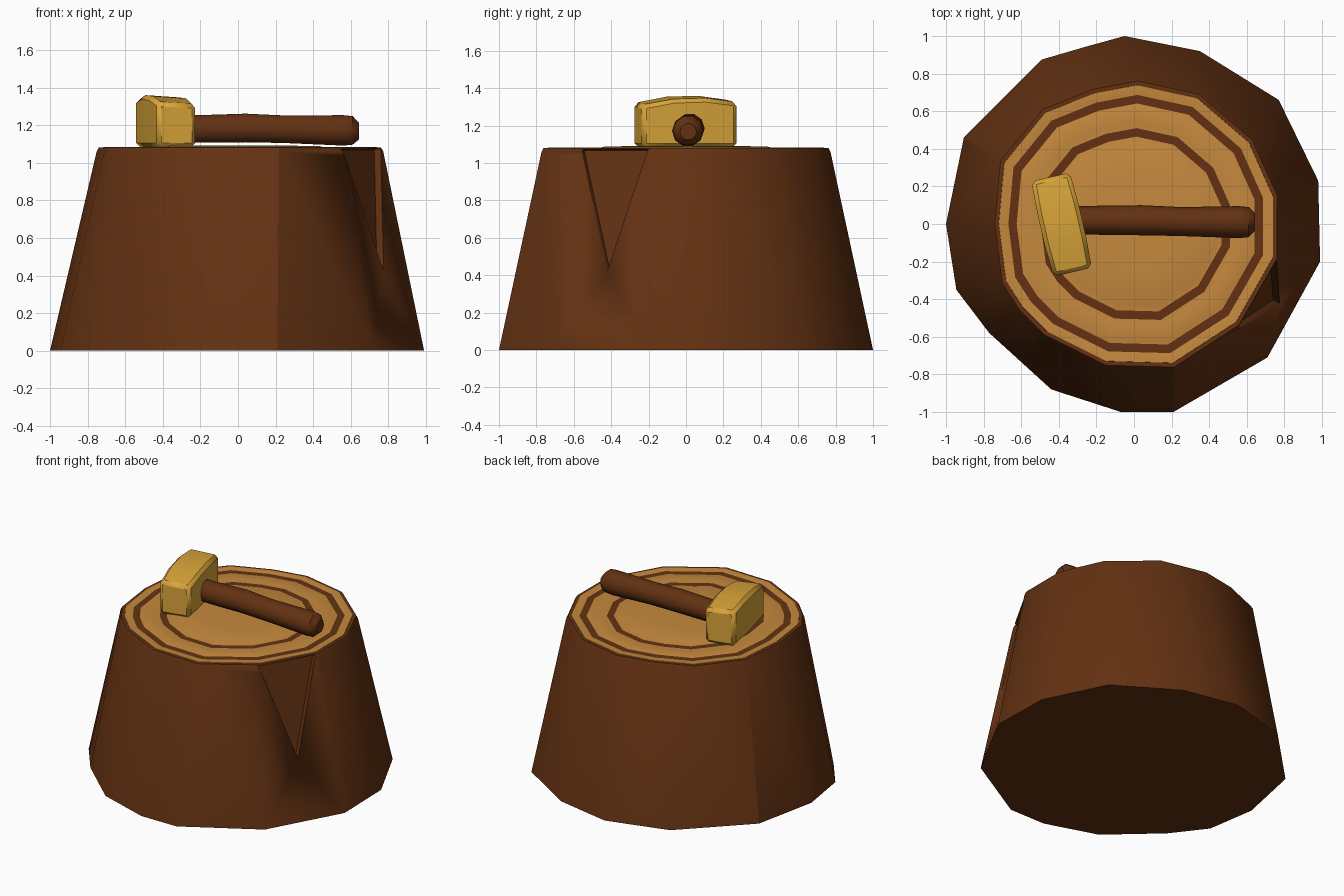
import bpy, bmesh, math
from mathutils import Vector, Matrix

if "Cube" in bpy.data.objects:
    bpy.data.objects.remove(bpy.data.objects["Cube"])


def material(name, rgb):
    m = bpy.data.materials.new(name)
    m.diffuse_color = (*rgb, 1)
    m.use_nodes = True
    m.node_tree.nodes["Principled BSDF"].inputs["Base Color"].default_value = m.diffuse_color
    return m


BARK = material("bark brown", (0.125, 0.031, 0.006))
WOOD = material("cut wood tan", (0.56, 0.25, 0.047))
GOLD = material("mallet yellow", (0.70, 0.38, 0.042))


def finish(name, bm, mats, angle=30):
    bmesh.ops.recalc_face_normals(bm, faces=bm.faces)
    me = bpy.data.meshes.new(name)
    bm.to_mesh(me)
    bm.free()
    ob = bpy.data.objects.new(name, me)
    bpy.context.collection.objects.link(ob)
    for m in mats:
        me.materials.append(m)
    bpy.ops.object.select_all(action='DESELECT')
    ob.select_set(True)
    bpy.context.view_layer.objects.active = ob
    bpy.ops.object.shade_smooth_by_angle(angle=math.radians(angle))
    return ob


def loft(name, rings, mats, angle=30):
    """Skin a list of equal-length point rings and cap both ends."""
    bm = bmesh.new()
    vs = [[bm.verts.new(p) for p in r] for r in rings]
    n = len(vs[0])
    for a, b in zip(vs, vs[1:]):
        for i in range(n):
            j = (i + 1) % n
            bm.faces.new((a[i], a[j], b[j], b[i]))
    bm.faces.new(vs[0])
    bm.faces.new(vs[-1])
    return finish(name, bm, mats, angle)


# stump outline at the ground and at the cut
foot = [(-.05, 1), (.35, .92), (.77, .66), (.98, .23), (.99, -.2), (.71, -.71),
        (.21, -1), (-.07, -1), (-.44, -.88), (-.77, -.58), (-.945, -.35),
        (-1, 0), (-.905, .46), (-.49, .875), (-.25, .945)]
cut = [(.02, .75), (.34, .68), (.62, .44), (.75, .15), (.75, -.18), (.55, -.53),
       (.21, -.75), (-.15, -.74), (-.47, -.58), (-.6, -.45), (-.69, -.31),
       (-.73, 0), (-.7, .33), (-.48, .6), (-.22, .705)]


def ring(pts, s, z):
    return [(x * s, y * s, z) for x, y in pts]


# bark body with a narrow rounded rim
stump = loft("stump_bark", [ring(foot, 1, 0), ring(cut, 1.03, 1.06),
                            ring(cut, 1.015, 1.08), ring(cut, .985, 1.08)], [BARK])

# V-shaped split in the bark on the front right
a, b, c = Vector((.56, -.56, 1.075)), Vector((.755, -.2, 1.075)), Vector((.77, -.42, .42))
out = Vector((.88, -.46, .2)).normalized()
wedge = loft("split_cutter", [[p - out * .035 for p in (a, b, c)],
                              [p + out * .2 for p in (a, b, c)]], [BARK])
wedge.hide_render = True
wedge.hide_viewport = True
mod = stump.modifiers.new("split", 'BOOLEAN')
mod.operation = 'DIFFERENCE'
mod.solver = 'EXACT'
mod.object = wedge

# cut face with shallow growth rings
steps = [(.99, 1.07), (.985, 1.083), (.93, 1.082), (.88, 1.075), (.84, 1.083),
         (.72, 1.084), (.64, 1.076), (.58, 1.088), (.3, 1.092), (.08, 1.092)]
loft("cut_top", [ring(cut, s, z) for s, z in steps], [WOOD], 40)

# mallet head: worn block with chamfered edges, thicker toward the back
bm = bmesh.new()
bmesh.ops.create_cube(bm, size=1)
bmesh.ops.subdivide_edges(bm, edges=[e for e in bm.edges
                          if abs((e.verts[0].co - e.verts[1].co).y) > .5],
                          cuts=2)
for v in bm.verts:
    x, y, z = v.co
    end = abs(y) > .4
    v.co = (x * (.21 if end else .225), y * .52,
            z * .25 + (.015 * y if z > 0 else 0) + (-.015 if end and z > 0 else .012 * (z > 0)))
    if x < 0 and z > 0:
        v.co.z += .012
bmesh.ops.bevel(bm, geom=[e for e in bm.edges if e.calc_face_angle(0) > .8],
                offset=.022, segments=1, affect='EDGES')
bm.transform(Matrix.Translation((-.385, -.003, 1.208)) @ Matrix.Rotation(math.radians(13), 4, 'Z'))
finish("mallet_head", bm, [GOLD], 35)

# mallet handle: ten-sided rod swelling a little at the blunt end
sections = [(-.38, .02, 1.18, .075), (-.2, .02, 1.18, .077), (.04, .02, 1.185, .08),
            (.25, .013, 1.178, .077), (.56, .01, 1.172, .085), (.61, .01, 1.172, .08),
            (.645, .012, 1.168, .045)]
loft("mallet_handle", [[(x, y + r * math.cos(t), z + r * math.sin(t))
                        for t in (math.tau * k / 10 for k in range(10))]
                       for x, y, z, r in sections], [BARK], 40)
